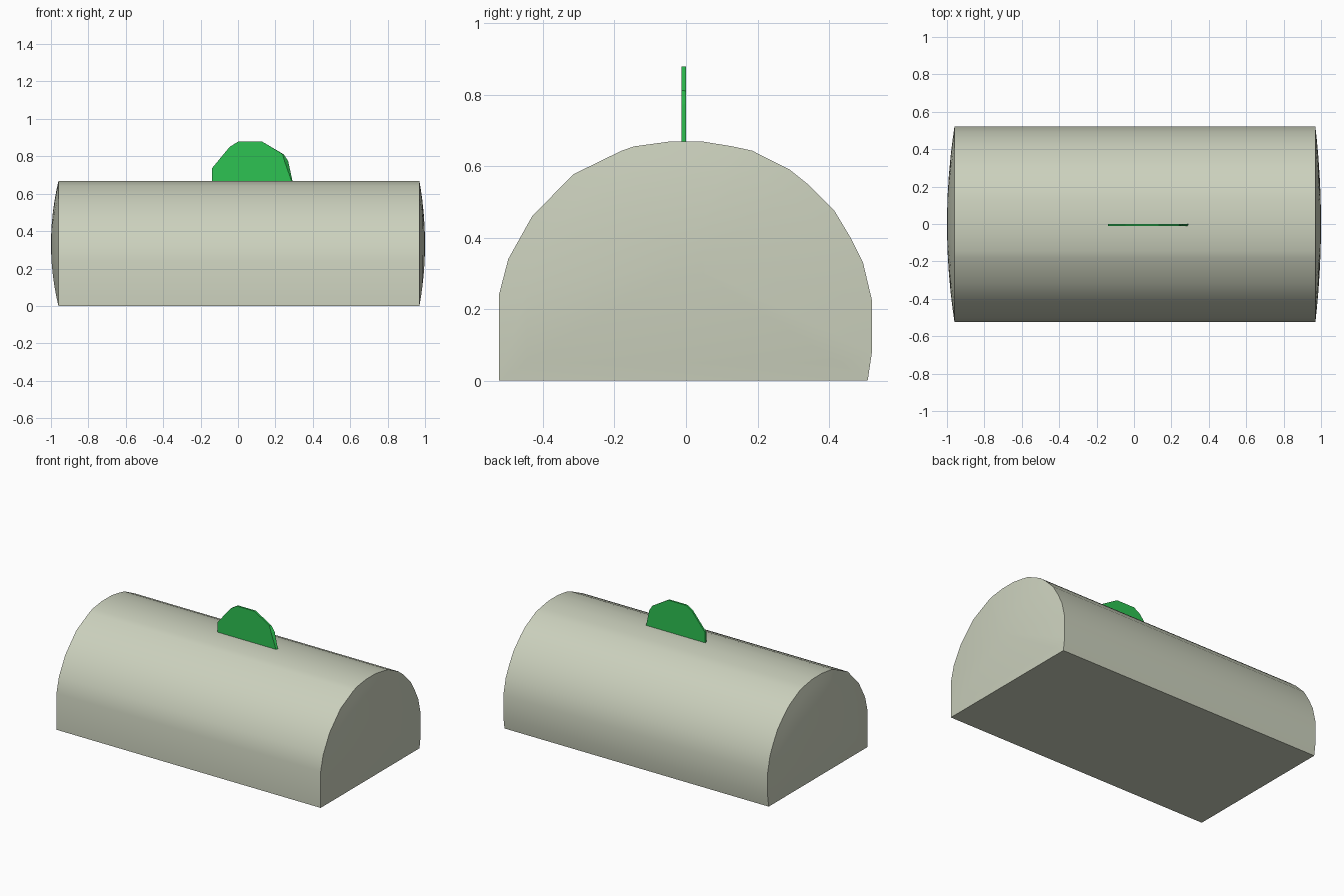
import bpy, bmesh, math

cube = bpy.data.objects.get("Cube")
if cube:
    bpy.data.objects.remove(cube, do_unlink=True)


def make_material(name, rgb):
    mat = bpy.data.materials.new(name)
    mat.use_nodes = True
    mat.diffuse_color = (*rgb, 1)
    mat.node_tree.nodes["Principled BSDF"].inputs["Base Color"].default_value = (*rgb, 1)
    return mat


def loft(name, rings, mat, smooth=None):
    """Skin a list of equal-length closed rings and cap both ends."""
    bm = bmesh.new()
    loops = [[bm.verts.new(p) for p in ring] for ring in rings]
    for a, b in zip(loops, loops[1:]):
        for i in range(len(a)):
            j = (i + 1) % len(a)
            bm.faces.new((a[i], a[j], b[j], b[i]))
    bm.faces.new(loops[0])
    bm.faces.new(loops[-1])
    bmesh.ops.recalc_face_normals(bm, faces=bm.faces)
    mesh = bpy.data.meshes.new(name)
    bm.to_mesh(mesh)
    bm.free()
    mesh.materials.append(mat)
    obj = bpy.data.objects.new(name, mesh)
    bpy.context.collection.objects.link(obj)
    if smooth:
        bpy.ops.object.select_all(action='DESELECT')
        obj.select_set(True)
        bpy.context.view_layer.objects.active = obj
        bpy.ops.object.shade_smooth_by_angle(angle=math.radians(smooth))
    return obj


stone = make_material("pale grey green", (0.60, 0.635, 0.51))
green = make_material("bright green", (0.027, 0.54, 0.084))

# Arched loaf body: (y, z) cross-section with shallow domed ends
arch = [(-0.523, 0), (-0.523, 0.24), (-0.497, 0.34), (-0.43, 0.46), (-0.315, 0.577),
        (-0.18, 0.643), (-0.145, 0.655), (-0.05, 0.668), (0.05, 0.668), (0.13, 0.655),
        (0.185, 0.643), (0.29, 0.59), (0.34, 0.55), (0.415, 0.475), (0.46, 0.40),
        (0.495, 0.33), (0.52, 0.225), (0.52, 0.08), (0.508, 0)]
CENTRE_Z = 0.33


def section(x, s):
    return [(x, y * s, CENTRE_Z + (z - CENTRE_Z) * s) for y, z in arch]


scales = [0.1, 0.3, 0.5, 0.7, 0.85, 1.0]
left_end = [section(0.97 + 0.03 * (1 - s * s), s) for s in reversed(scales)]
right_end = [section(-0.96 - 0.04 * (1 - s * s), s) for s in scales]
# Close to the 10 degree rim angle: a low limit keeps the rim crisp
loft("arched_body", right_end + left_end, stone, smooth=30)

# Thin upright fin on the ridge, bevelled along its +x edge
fin_back = [(-0.14, 0.665), (-0.14, 0.735), (-0.045, 0.85), (0.0, 0.878),
            (0.13, 0.878), (0.245, 0.81), (0.268, 0.775), (0.292, 0.665)]
fin_front = fin_back[:5] + [(0.238, 0.812), (0.25, 0.77), (0.287, 0.665)]
loft("ridge_fin", [[(x, -0.012, z) for x, z in fin_front],
                   [(x, 0.0, z) for x, z in fin_back]], green)
